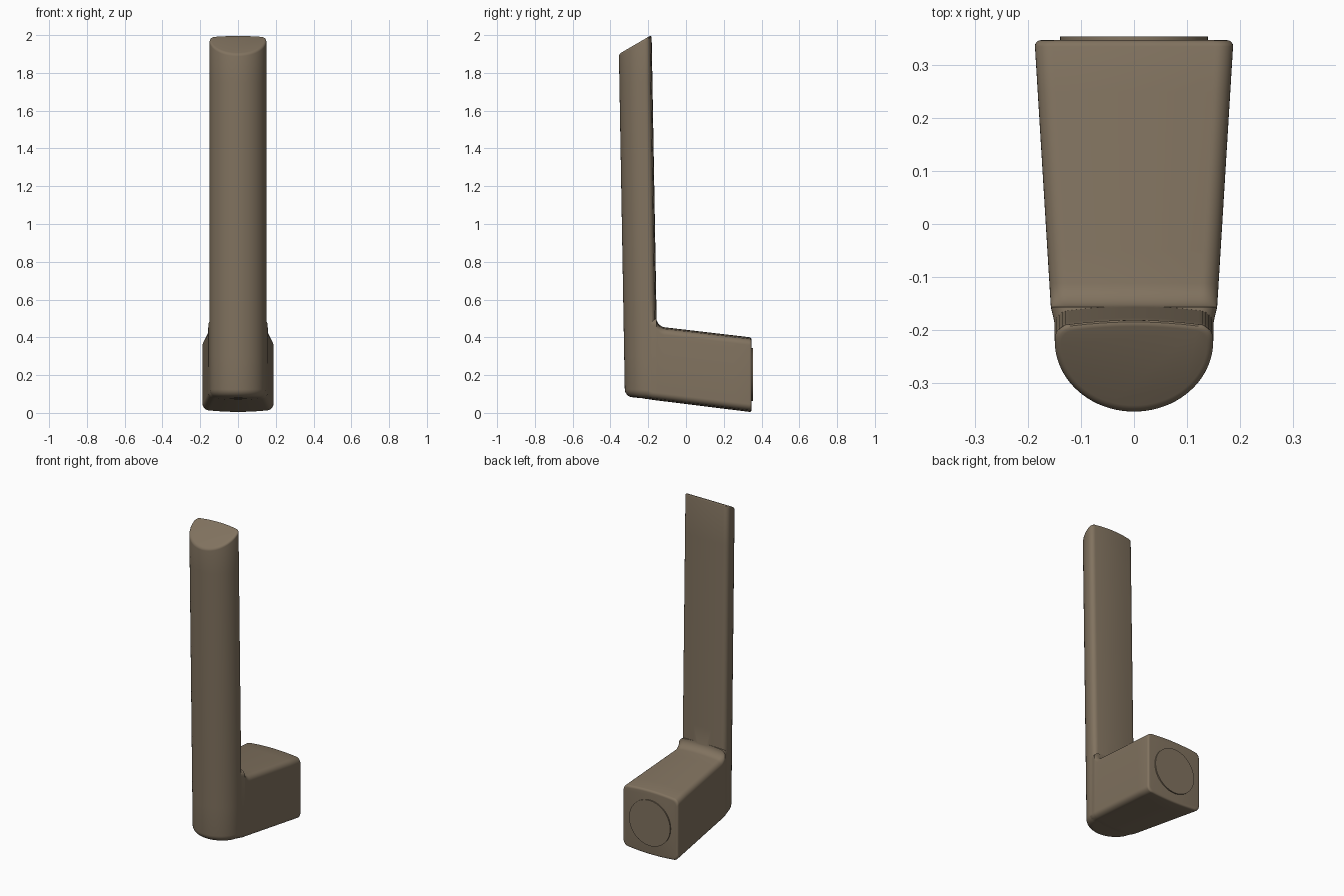
import bpy, bmesh
from math import sin, cos, pi, sqrt

if "Cube" in bpy.data.objects:
    bpy.data.objects.remove(bpy.data.objects["Cube"])

brown = bpy.data.materials.new("brown")
brown.diffuse_color = (0.22, 0.17, 0.115, 1)
brown.use_nodes = True
brown.node_tree.nodes["Principled BSDF"].inputs["Base Color"].default_value = brown.diffuse_color


def loft(name, rings):
    """Closed solid skinned through rings of equal point count."""
    bm = bmesh.new()
    loops = [[bm.verts.new(p) for p in ring] for ring in rings]
    n = len(loops[0])
    for a, b in zip(loops, loops[1:]):
        for i in range(n):
            j = (i + 1) % n
            bm.faces.new((a[i], a[j], b[j], b[i]))
    bm.faces.new(loops[0][::-1])
    bm.faces.new(loops[-1])
    bmesh.ops.recalc_face_normals(bm, faces=bm.faces)
    mesh = bpy.data.meshes.new(name)
    bm.to_mesh(mesh)
    bm.free()
    ob = bpy.data.objects.new(name, mesh)
    bpy.context.collection.objects.link(ob)
    mesh.materials.append(brown)
    return ob


def smooth(ob, angle=0.6):
    bpy.ops.object.select_all(action='DESELECT')
    ob.select_set(True)
    bpy.context.view_layer.objects.active = ob
    bpy.ops.object.shade_smooth_by_angle(angle=angle)


def floor_z(y):
    return 0.047 - 0.124 * y


# Stem: D-shaped outline, round at the front, gently bowed at the back
W, FRONT, BACK = 0.15, -0.322, -0.147
right = [(W * sin(t * pi / 40), -0.187 - 0.135 * cos(t * pi / 40)) for t in range(21)]
r = 0.028
right += [(W - r + r * cos(t * pi / 12), BACK - 0.008 - r + r * sin(t * pi / 12)) for t in range(7)]
right += [(x, BACK - 0.008 * (x / 0.122) ** 2) for x in (0.09, 0.06, 0.03, 0)]
outline = right + [(-x, y) for x, y in right[-2:0:-1]]
MID = (FRONT + BACK) / 2


def stem_ring(inset, height):
    sx, sy = (W - inset) / W, (0.0875 - inset) / 0.0875
    pts = []
    for x, y in outline:
        x, y = x * sx, MID + (y - MID) * sy
        z = height(x, y)
        pts.append((x, y - 0.0175 * z, z))
    return pts


def bottom(off):
    return lambda x, y: floor_z(y) + 0.001 + 0.012 * (x / W) ** 2 + off


def top(off):
    return lambda x, y: 1.9 + 0.575 * (y - FRONT) - off


rb, rt = 0.036, 0.012
rings = [stem_ring(i, bottom(0)) for i in (0.08, 0.065, 0.05)]
rings += [stem_ring(rb * (1 - sin(a * pi / 12)), bottom(rb * (1 - cos(a * pi / 12)))) for a in range(7)]
rings += [stem_ring(0, lambda x, y, h=h: h) for h in (0.3, 0.6, 1.0, 1.4, 1.75)]
rings += [stem_ring(rt * (1 - cos(a * pi / 8)), top(rt * (1 - sin(a * pi / 8)))) for a in range(5)]
body = loft("holder_body", rings)


# Mounting block: tapered rounded box with a fillet rising into the stem
def block_ring(y, inset=0, w=None, lift=0):
    w = (w or 0.167 + 0.061 * y) - inset
    zb = floor_z(y) + inset + lift
    zt = 0.440 - 0.117 * y - inset
    f = 0.045
    d = min(max(f - (y + 0.157), 0), f)
    zt += f - sqrt(f * f - d * d)
    c, bulge = 0.034, 0.012
    half = []
    for k in range(6):
        x = (w - c) * k / 6
        half.append((x, zb + bulge * (x / w) ** 2))
    e = bulge * ((w - c) / w) ** 2
    for k in range(9):
        a = -pi / 2 + k * pi / 16
        half.append((w - c + c * cos(a), zb + e + c + c * sin(a)))
    for k in range(9):
        a = k * pi / 16
        half.append((w - c + c * cos(a), zt - e - c + c * sin(a)))
    for k in range(5, -1, -1):
        x = (w - c) * k / 6
        half.append((x, zt - bulge * (x / w) ** 2))
    pts = half + [(-x, z) for x, z in half[-2:0:-1]]
    return [(x, y, z) for x, z in pts]


rings = [block_ring(-0.235, w=0.125, lift=0.012), block_ring(-0.205, w=0.1475, lift=0.003),
         block_ring(-0.18, w=0.152)]
rings += [block_ring(-0.157 + 0.045 * (1 - cos(k * pi / 16))) for k in range(9)]
rings += [block_ring(y) for y in (-0.05, 0.1, 0.25)]
rb = 0.012
rings += [block_ring(0.336 + rb * sin(a * pi / 8), rb * (1 - cos(a * pi / 8))) for a in range(5)]
block = loft("mounting_block", rings)

# Join stem and block into one body
mod = body.modifiers.new("join", 'BOOLEAN')
mod.operation, mod.solver, mod.object = 'UNION', 'EXACT', block
bpy.context.view_layer.objects.active = body
bpy.ops.object.modifier_apply(modifier="join")
bpy.data.objects.remove(block)
smooth(body)

# Round plate on the back face
bpy.ops.mesh.primitive_cylinder_add(vertices=64, radius=0.14, depth=0.02,
                                    location=(0, 0.345, 0.203), rotation=(pi / 2, 0, 0))
plate = bpy.context.object
plate.name = "back_plate"
plate.data.materials.append(brown)
smooth(plate)
